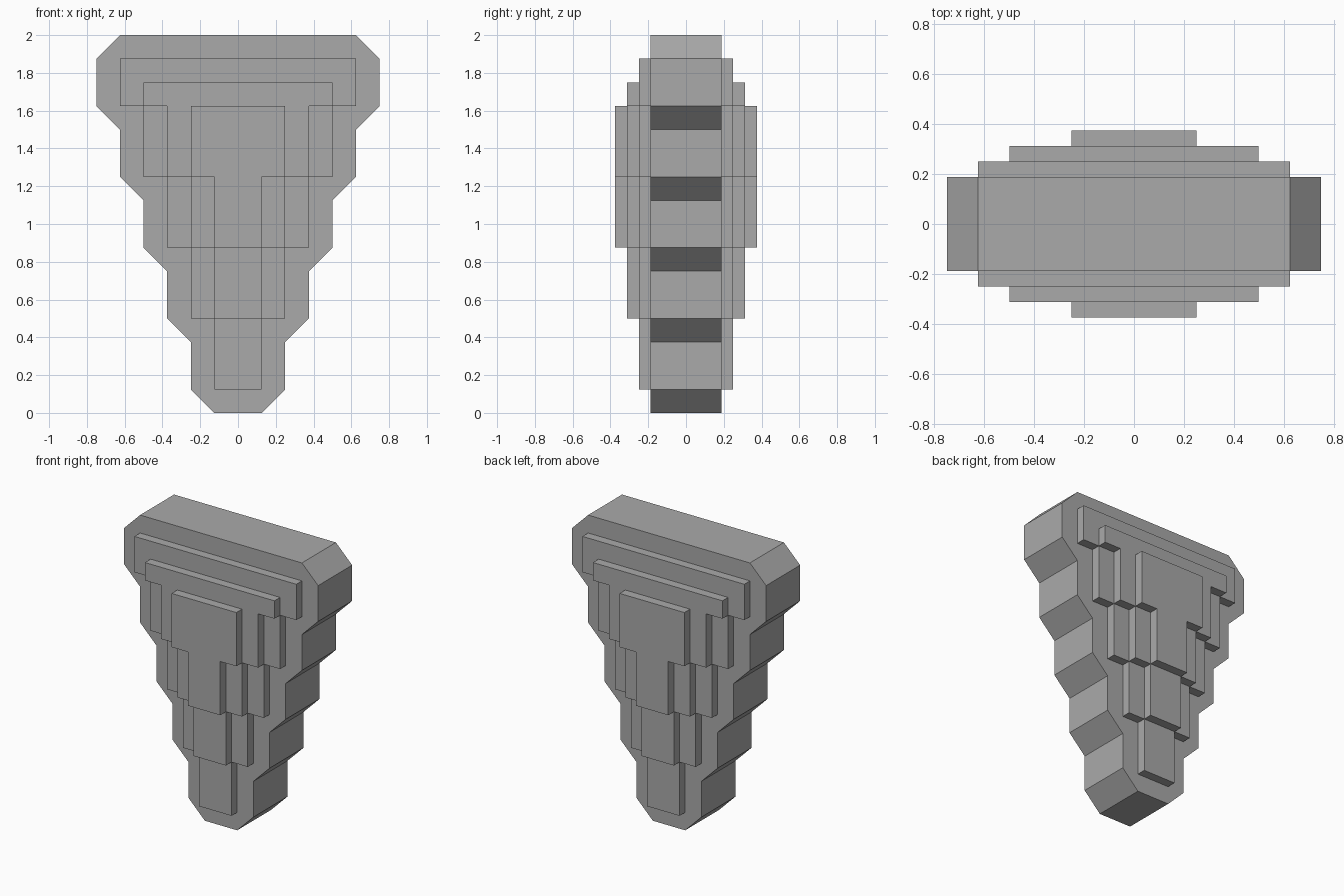
import bpy
import bmesh

cube = bpy.data.objects.get("Cube")
if cube:
    bpy.data.objects.remove(cube, do_unlink=True)

U = 0.125  # design module

grey = bpy.data.materials.new("stone grey")
grey.use_nodes = True
colour = (0.4, 0.4, 0.4, 1)
grey.diffuse_color = colour
grey.node_tree.nodes["Principled BSDF"].inputs["Base Color"].default_value = colour


def slab(name, half, depth):
    """Mirror a half outline (in modules, bottom to top) and extrude it through y."""
    outline = half + [(-x, z) for x, z in reversed(half)]
    bm = bmesh.new()
    face = bm.faces.new([bm.verts.new((x * U, -depth, z * U)) for x, z in outline])
    new = bmesh.ops.extrude_face_region(bm, geom=[face])["geom"]
    verts = [v for v in new if isinstance(v, bmesh.types.BMVert)]
    bmesh.ops.translate(bm, verts=verts, vec=(0, 2 * depth, 0))
    bmesh.ops.recalc_face_normals(bm, faces=bm.faces)
    mesh = bpy.data.meshes.new(name)
    bm.to_mesh(mesh)
    bm.free()
    mesh.materials.append(grey)
    obj = bpy.data.objects.new(name, mesh)
    bpy.context.collection.objects.link(obj)


# Core: five tiers joined by 45 degree chamfers
core = []
for i in range(5):
    core += [(i + 2, 3 * i + 1), (i + 2, 3 * i + 3)]
slab("core", [(1, 0)] + core + [(5, 16)], 1.5 * U)

# Stepped plates, each passing through the core to show on front and back
for layer, name in enumerate(("outer_plate", "middle_plate", "inner_plate")):
    tiers = 5 - layer
    half = []
    for i in range(tiers):
        bottom = 3 * (i + layer) + 1
        top = bottom + 3 if i < tiers - 1 else 15 - layer
        half += [(i + 1, bottom), (i + 1, top)]
    # The innermost plate stops one tier early
    if layer == 2:
        half = half[:4]
        half[-1] = (2, 13)
    slab(name, half, (2 + layer / 2) * U)
